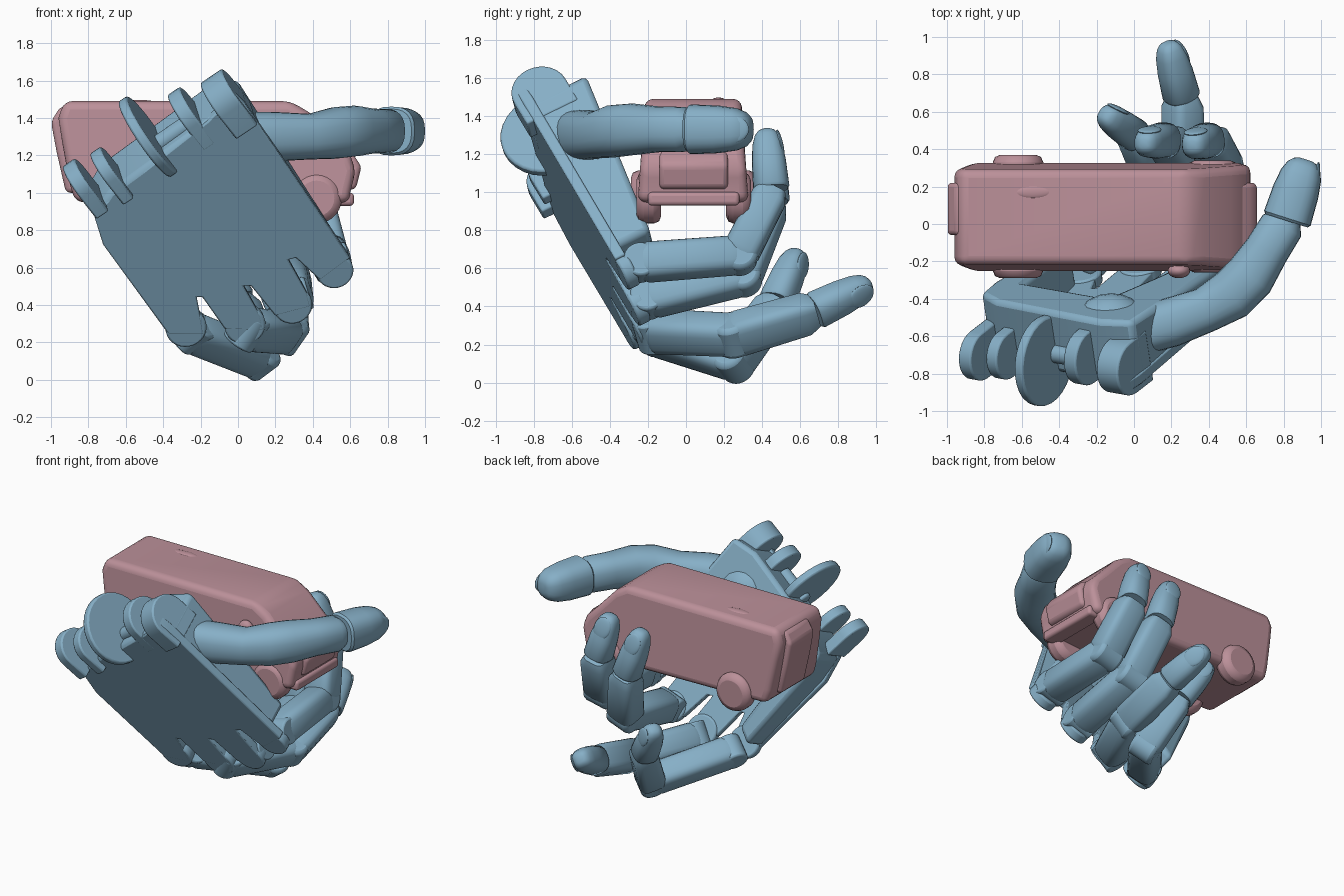
import bpy, bmesh, math
from mathutils import Vector as V, Matrix

if "Cube" in bpy.data.objects:
    bpy.data.objects.remove(bpy.data.objects["Cube"])


def material(name, rgb):
    m = bpy.data.materials.new(name)
    m.diffuse_color = (*rgb, 1)
    m.use_nodes = True
    m.node_tree.nodes["Principled BSDF"].inputs["Base Color"].default_value = m.diffuse_color
    return m


BLUE = material("blue", (0.24, 0.43, 0.57))
PINK = material("pink", (0.50, 0.28, 0.32))

# Palm frame: wrist axis, inward normal, finger direction
N = V((-0.153, 1, 0.484)).normalized()
W = V((0.82, -0.143, 0.554)).normalized()
F = N.cross(W)


def dorsal(x, z):
    return V((x, -0.15 + 0.153 * x - 0.484 * z, z))


def finish(name, bm, mat, bevel=0, segments=2, angle=40):
    bmesh.ops.recalc_face_normals(bm, faces=bm.faces[:])
    me = bpy.data.meshes.new(name)
    bm.to_mesh(me)
    bm.free()
    ob = bpy.data.objects.new(name, me)
    bpy.context.collection.objects.link(ob)
    me.materials.append(mat)
    if bevel:
        b = ob.modifiers.new("bevel", 'BEVEL')
        b.width, b.segments, b.limit_method = bevel, segments, 'ANGLE'
    bpy.ops.object.select_all(action='DESELECT')
    ob.select_set(True)
    bpy.context.view_layer.objects.active = ob
    bpy.ops.object.shade_smooth_by_angle(angle=math.radians(angle))
    return ob


def prism(name, bottom, top, mat, bevel=0, segments=2):
    bm = bmesh.new()
    a = [bm.verts.new(p) for p in bottom]
    b = [bm.verts.new(p) for p in top]
    bm.faces.new(a)
    bm.faces.new(b[::-1])
    for i in range(len(a)):
        j = (i + 1) % len(a)
        bm.faces.new((a[i], a[j], b[j], b[i]))
    return finish(name, bm, mat, bevel, segments)


def palm_slab(name, pts, depth, bevel):
    base = [dorsal(*p) for p in pts]
    return prism(name, base, [p + N * depth(p) for p in base], BLUE, bevel)


def disc(name, c, axis, r, depth, mat, bevel=0.012, sides=28):
    bm = bmesh.new()
    rot = V(axis).to_track_quat('Z', 'Y').to_matrix().to_4x4()
    bmesh.ops.create_cone(bm, cap_ends=True, segments=sides, radius1=r, radius2=r,
                          depth=depth, matrix=Matrix.Translation(c) @ rot)
    return finish(name, bm, mat, bevel)


def ball(name, c, size, mat, rot=None):
    bm = bmesh.new()
    m = Matrix.Translation(c) @ (rot or Matrix()) @ Matrix.Diagonal((*size, 1))
    bmesh.ops.create_uvsphere(bm, u_segments=20, v_segments=12, radius=1, matrix=m)
    return finish(name, bm, mat)


def loft(name, rings, power=2.8, sides=24):
    # each ring: centre, side vector, dorsal vector (both scaled)
    bm = bmesh.new()
    loops = []
    for c, s, q in rings:
        loop = []
        for i in range(sides):
            a = 2 * math.pi * i / sides
            ca, sa = math.cos(a), math.sin(a)
            loop.append(bm.verts.new(c + s * math.copysign(abs(ca) ** (2 / power), ca)
                                     + q * math.copysign(abs(sa) ** (2 / power), sa)))
        loops.append(loop)
    for a, b in zip(loops, loops[1:]):
        for i in range(sides):
            j = (i + 1) % sides
            bm.faces.new((a[i], a[j], b[j], b[i]))
    bm.faces.new(loops[0])
    bm.faces.new(loops[-1])
    return finish(name, bm, BLUE)


BODY = [(-0.06, 0.7), (0.08, 1), (0.92, 1), (1.06, 0.75)]
TIP = [(0.05, 0.9), (0.09, 1), (0.5, 1), (0.76, 0.92), (0.9, 0.76), (0.97, 0.55), (1, 0.3)]


def segment(name, p, q, side, r0, r1, shape, wide=1.0, power=3.2):
    d = q - p
    s = (side - d * (side.dot(d) / d.length_squared)).normalized()
    o = d.normalized().cross(s)
    rings = [(p + d * t, s * k * wide * (r0 + (r1 - r0) * t), o * k * (r0 + (r1 - r0) * t))
             for t, k in shape]
    loft(name, rings, power)
    return s, o


def nail(name, p, q, s, o, r):
    d = (q - p).normalized()
    d = (d - o * 0.14).normalized()
    o = s.cross(d) if s.cross(d).dot(o) > 0 else d.cross(s)
    rot = Matrix((s, d, o)).transposed().to_4x4()
    ball(name, p.lerp(q, 0.72) + o * r * 0.68, (r * 0.62, r * 0.8, r * 0.15), BLUE, rot)


def finger(name, pts, r):
    pts = [V(p) for p in pts]
    # side chosen so that the outer (nail) direction points away from the palm
    side = (pts[2] - pts[1]).cross(pts[1] - pts[0]).normalized()
    out = pts[1] - (pts[0] + pts[2]) / 2
    if (pts[2] - pts[0]).cross(side).dot(out) < 0:
        side = -side
    segment(name + "_proximal", pts[0], pts[1], side, r * 1.03, r * 1.0, BODY, 1.05)
    segment(name + "_middle", pts[1], pts[2], side, r * 1.0, r * 0.93, BODY, 1.1, 3.8)
    s, o = segment(name + "_tip", pts[2], pts[3], side, r * 0.97, r * 0.82, TIP, 1.0, 2.5)
    nail(name + "_nail", pts[2], pts[3], s, o, r)
    disc(name + "_knuckle", pts[0], side, r * 0.9, r * 1.9, BLUE)
    disc(name + "_joint", pts[1], side, r * 0.97, r * 1.9, BLUE, 0.025)


# Back plate of the hand, slotted between four rounded knuckle lobes
outline = [(-.71, .94), (-.77, .88), (-.72, .72), (-.37, .24), (-.18, .24), (-.22, .44), (-.19, .44),
           (-.07, .27), (.14, .26), (.12, .34), (.03, .5), (.07, .5), (.2, .34), (.39, .39),
           (.37, .46), (.27, .64), (.31, .65), (.44, .53), (.6, .65), (.04, 1.47), (-.02, 1.53),
           (-.16, 1.38), (-.62, 1.02)]
palm_slab("back_plate", outline, lambda p: 0.06, 0.008)
for i, (x, z, r) in enumerate([(.52, .575, .1), (.295, .39, .105), (.04, .285, .11), (-.275, .27, .11)]):
    disc(f"knuckle_lobe_{i}", dorsal(x, z) + N * .036, N, r, .07, BLUE)

# Palm shell: thick wall along thumb side, wrist and little-finger side
wall = [(.54, .7), (.04, 1.46), (-.14, 1.4), (-.69, 1.0), (-.77, .87), (-.7, .72), (-.38, .26),
        (-.3, .36), (-.54, .78), (-.1, 1.08), (.14, .86), (.4, .6)]
palm_slab("palm_wall", wall, lambda p: 0.37 - 0.14 * (p.dot(F) + 1.42) / 1.15, 0.03)

# Wrist hinge lugs: rounded ends running back into the palm, plus the large disc
for i, (c, r, t) in enumerate([((-.06, -.76, 1.50), .15, .14), ((-.26, -.71, 1.42), .15, .08),
                               ((-.69, -.70, 1.12), .13, .07), ((-.83, -.70, 1.05), .135, .08)]):
    arc = [(-r * math.sin(a), r * math.cos(a)) for a in [math.pi * k / 14 for k in range(15)]]
    prof = [(.16, r)] + arc + [(.16, -r)]
    ends = [[V(c) + F * u + N * v + W * k for u, v in prof] for k in (-t / 2, t / 2)]
    prism(f"wrist_lug_{i}", ends[0], ends[1], BLUE, .01)
disc("wrist_disc", V((-.48, -.73, 1.30)), W, .245, .055, BLUE)
disc("wrist_pin", V((-.38, -.70, 1.29)), W, .05, .25, BLUE)

# Four fingers
finger("index_finger", [(.50, -.24, .63), (.48, .28, .67), (.40, .45, 1.0), (.31, .42, 1.33)], .1)
finger("middle_finger", [(.29, -.20, .44), (.28, .30, .56), (.17, .45, .93), (.05, .43, 1.29)], .1)
finger("ring_finger", [(.05, -.18, .27), (.26, .25, .25), (.26, .66, .37), (.18, .97, .52)], .1)
finger("little_finger", [(-.24, -.18, .25), (.11, .25, .11), (.01, .47, .41), (-.16, .59, .69)], .095)

# Thumb: base ball, curved body and tip
ball("thumb_base", V((-.12, -.54, 1.27)), (.2, .17, .17), BLUE)
path = [(V(p), r) for p, r in [((.04, -.57, 1.30), .13), ((.2, -.525, 1.30), .132), ((.38, -.46, 1.30), .122),
                               ((.52, -.38, 1.32), .138), ((.62, -.28, 1.33), .136),
                               ((.71, -.14, 1.33), .12), ((.79, -.01, 1.33), .118), ((.81, .04, 1.33), .085)]]
rings = []
for i, (p, r) in enumerate(path):
    d = path[min(i + 1, len(path) - 1)][0] - path[max(i - 1, 0)][0]
    s = d.cross(V((0, 0, 1))).normalized() * r
    rings.append((p, s, V((0, 0, r))))
loft("thumb_body", rings, 2.4)
a, b = V((.81, .0, 1.33)), V((.92, .345, 1.33))
s, o = segment("thumb_tip", a, b, V((0, 0, 1)), .132, .118, TIP, 1.0, 2.6)
nail("thumb_nail", a, b, s, o if o.x > 0 else -o, .122)

# Toy van body: side profile extruded across y, softly rounded
side = [(-.93, 1.49), (.28, 1.49), (.38, 1.43), (.52, 1.28), (.6, 1.2), (.63, 1.12), (.6, 1.0), (.6, .95),
        (.3, .93), (-.87, .95), (-.9, 1.05), (-.94, 1.27), (-.96, 1.40)]


def half(y0, lean):
    return [V((x, y0 + lean * (1.0 - z), z)) for x, z in side]


prism("van_body", half(-.25, -.07), half(.325, .07), PINK, .045, 4)


# Bulged tail and nose panels, bumper
def panel(name, prof, y0, y1, bevel):
    prism(name, [V((x, y0, z)) for x, z in prof], [V((x, y1, z)) for x, z in prof], PINK, bevel, 3)


panel("tail_panel", [(-.85, 1.46), (-.95, 1.46), (-1.0, 1.38), (-.97, 1.22), (-.92, 1.0), (-.85, 1.0)], -.06, .22, .025)
panel("nose_panel", [(.5, 1.26), (.62, 1.2), (.66, 1.14), (.63, 1.02), (.5, 1.0)], -.14, .22, .025)
panel("bumper", [(.5, .93), (.62, .93), (.62, 1.0), (.5, 1.0)], -.2, .28, .02)

# Wheels, mirror and roof vent
for out, tag in ((-1, "near"), (1, "far")):
    disc(f"rear_wheel_{tag}", V((-.62, .04 + .265 * out, .98)), (0, 1, 0), .135, .13, PINK, .04)
    disc(f"front_wheel_{tag}", V((.42, .04 + .235 * out, .97)), (0, 1, 0), .135, .13, PINK, .04)
ball("mirror", V((.24, -.25, 1.30)), (.06, .04, .07), PINK)
ball("roof_vent", V((-.54, .17, 1.483)), (.1, .035, .014), PINK)
